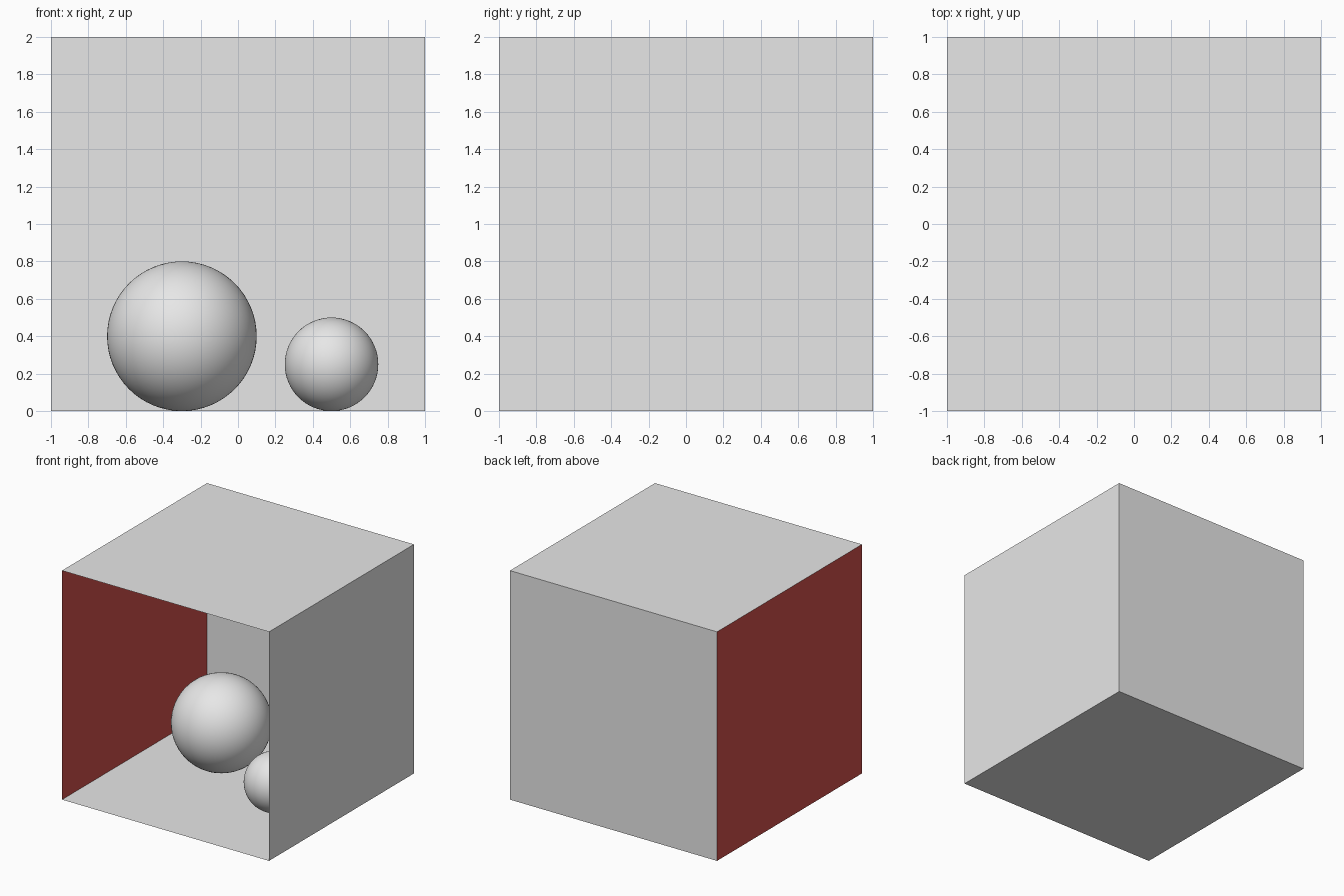
import bpy
import math

if "Cube" in bpy.data.objects:
    bpy.data.objects.remove(bpy.data.objects["Cube"])


def material(name, rgb):
    m = bpy.data.materials.new(name)
    m.diffuse_color = (*rgb, 1.0)
    m.use_nodes = True
    m.node_tree.nodes["Principled BSDF"].inputs["Base Color"].default_value = m.diffuse_color
    return m


GREY = material("light grey", (0.8, 0.8, 0.8))
RED = material("red", (0.65, 0.08, 0.07))


def panel(name, location, rotation, mat):
    # Thin square side of the room
    bpy.ops.mesh.primitive_plane_add(size=2, location=location, rotation=rotation)
    ob = bpy.context.object
    ob.name = name
    ob.data.materials.append(mat)


def ball(name, location, radius):
    bpy.ops.mesh.primitive_uv_sphere_add(segments=64, ring_count=32,
                                         radius=radius, location=location)
    ob = bpy.context.object
    ob.name = name
    ob.data.materials.append(GREY)
    bpy.ops.object.shade_smooth()


Q = math.pi / 2

# Room, open at the front, with normals facing inward
panel("floor", (0, 0, 0), (0, 0, 0), GREY)
panel("ceiling", (0, 0, 2), (math.pi, 0, 0), GREY)
panel("back_wall", (0, 1, 1), (Q, 0, 0), GREY)
panel("left_wall", (-1, 0, 1), (0, Q, 0), RED)
panel("right_wall", (1, 0, 1), (0, -Q, 0), GREY)

# Balls resting on the floor
ball("large_ball", (-0.3, 0.2, 0.4), 0.4)
ball("small_ball", (0.5, -0.2, 0.25), 0.25)
